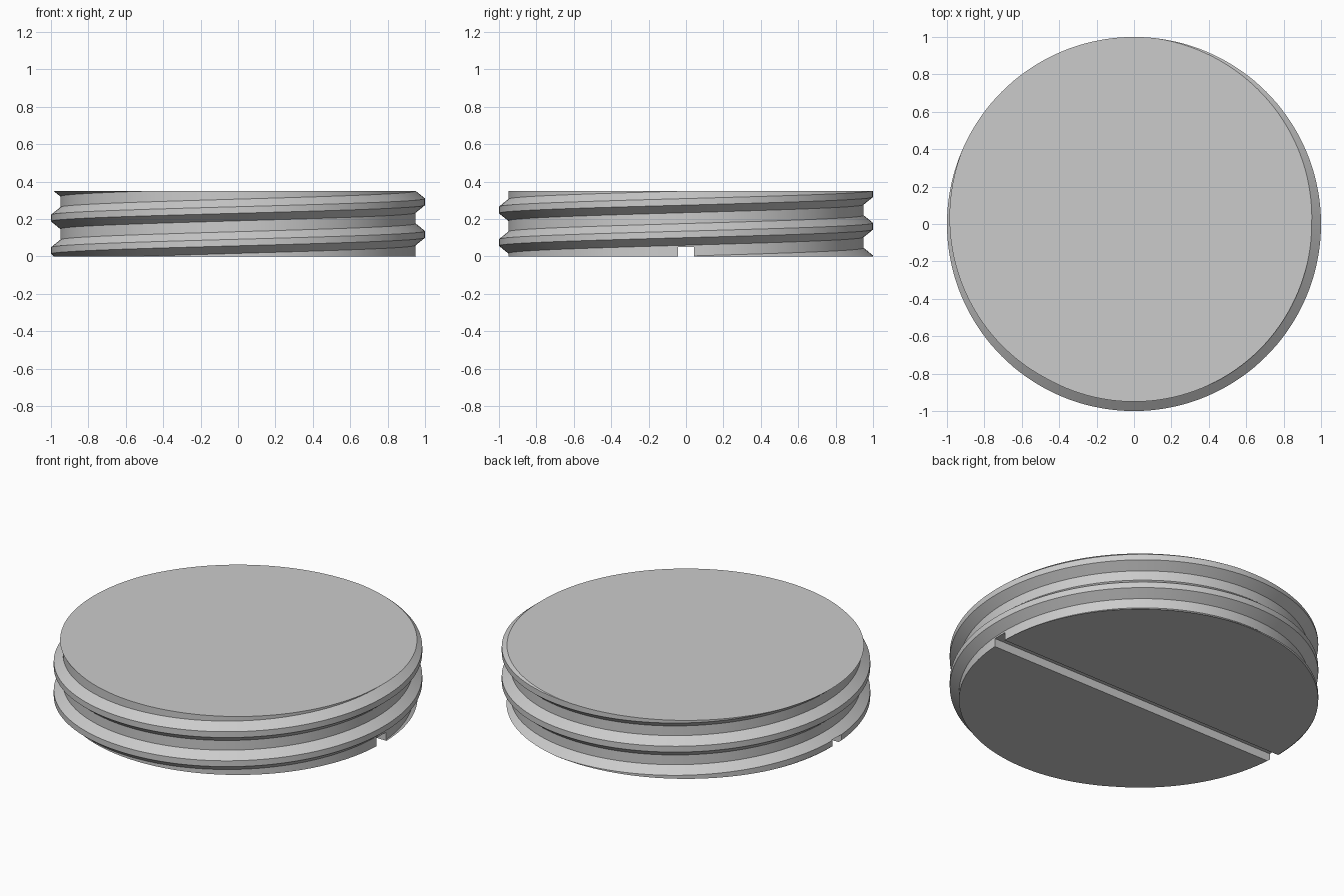
import bpy
import bmesh
from math import cos, sin, tau, radians

HEIGHT, PITCH, SEGMENTS = 0.35, 0.174, 144
CREST_Z = 0.118                      # crest height on the +x side
ROOT_R, CREST_R = 0.95, 1.0
HALF_CREST, HALF_ROOT = 0.0175, 0.029
SLOT_WIDTH, SLOT_DEPTH = 0.086, 0.05

cube = bpy.data.objects.get("Cube")
if cube:
    bpy.data.objects.remove(cube, do_unlink=True)

grey = bpy.data.materials.new("plain grey")
grey.use_nodes = True
colour = (0.6, 0.6, 0.6, 1)
grey.diffuse_color = colour
grey.node_tree.nodes["Principled BSDF"].inputs["Base Color"].default_value = colour

# One thread turn: radius and height relative to the crest centre
profile = [(CREST_R, -HALF_CREST), (CREST_R, HALF_CREST),
           (ROOT_R, PITCH / 2 - HALF_ROOT), (ROOT_R, PITCH / 2 + HALF_ROOT)]
rows = [(r, CREST_Z + z + turn * PITCH) for turn in range(-3, 4) for r, z in profile]

# Helical thread wall, each turn joining the next one up
bm = bmesh.new()
columns = []
for j in range(SEGMENTS):
    a = tau * j / SEGMENTS
    rise = PITCH * j / SEGMENTS
    columns.append([bm.verts.new((r * cos(a), r * sin(a), z + rise)) for r, z in rows])
for j in range(SEGMENTS):
    left = columns[j]
    right = columns[j + 1] if j + 1 < SEGMENTS else columns[0][len(profile):]
    for k in range(len(right) - 1):
        bm.faces.new((left[k], right[k], right[k + 1], left[k + 1]))

# Trim the wall flat at both ends and cap it
for z, side in ((0, -1), (HEIGHT, 1)):
    cut = bmesh.ops.bisect_plane(bm, geom=bm.verts[:] + bm.edges[:] + bm.faces[:], dist=1e-6,
                                 plane_co=(0, 0, z), plane_no=(0, 0, side), clear_outer=True)
    rim = [e for e in cut["geom_cut"] if isinstance(e, bmesh.types.BMEdge)]
    bmesh.ops.contextual_create(bm, geom=rim)
bmesh.ops.recalc_face_normals(bm, faces=bm.faces[:])

mesh = bpy.data.meshes.new("threaded_plug")
bm.to_mesh(mesh)
bm.free()
mesh.materials.append(grey)
plug = bpy.data.objects.new("threaded_plug", mesh)
bpy.context.collection.objects.link(plug)

# Driver slot across the underside
bpy.ops.mesh.primitive_cube_add(size=1)
cutter = bpy.context.object
cutter.name = "slot_cutter"
cutter.scale = (3, SLOT_WIDTH, SLOT_DEPTH * 2)
cutter.data.materials.append(grey)
cutter.hide_render = True

slot = plug.modifiers.new("slot", "BOOLEAN")
slot.operation = "DIFFERENCE"
slot.solver = "EXACT"
slot.object = cutter

bpy.ops.object.select_all(action="DESELECT")
plug.select_set(True)
bpy.context.view_layer.objects.active = plug
bpy.ops.object.modifier_apply(modifier=slot.name)
bpy.data.objects.remove(cutter, do_unlink=True)
bpy.ops.object.shade_smooth_by_angle(angle=radians(25))
